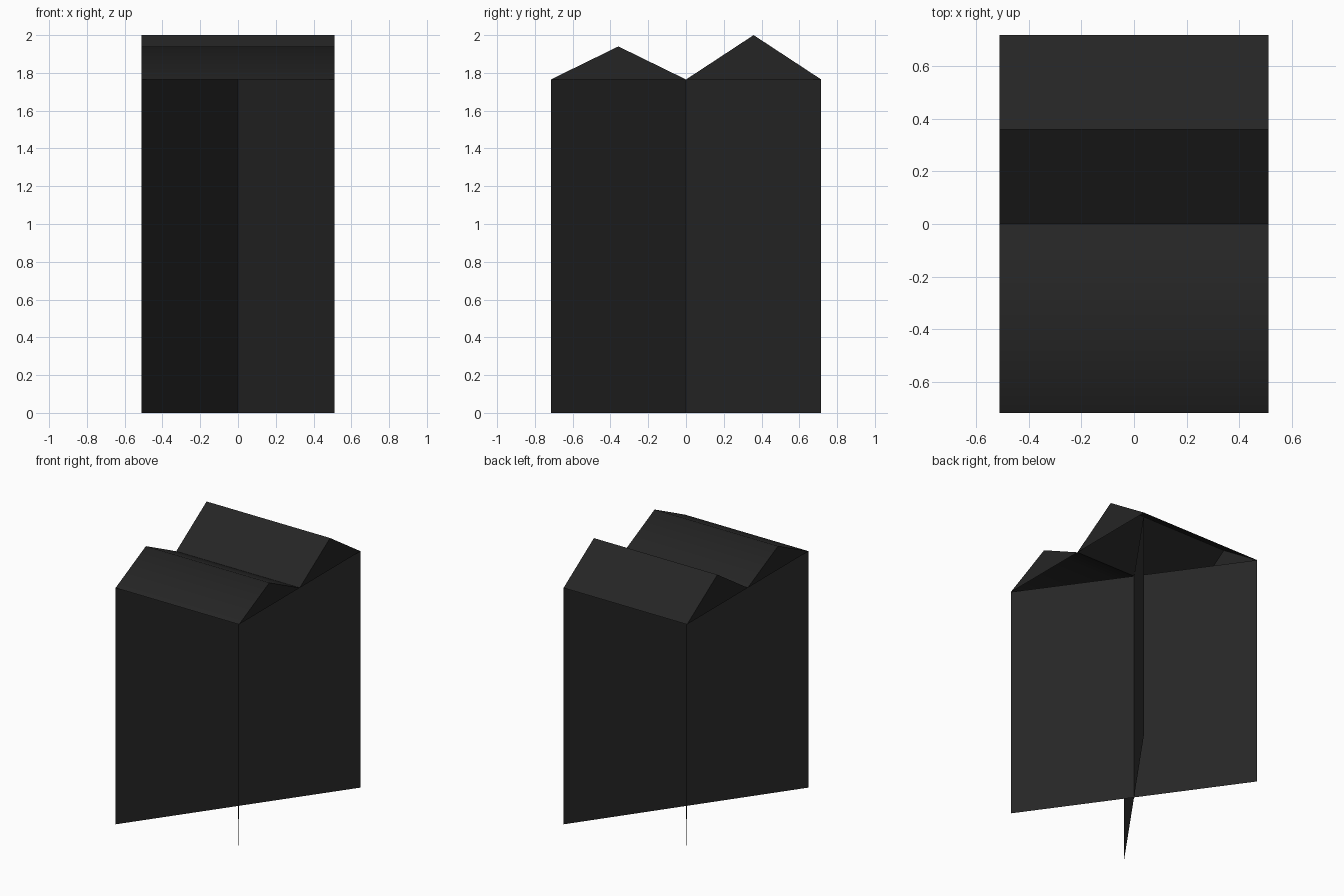
import bpy
import math

if "Cube" in bpy.data.objects:
    bpy.data.objects.remove(bpy.data.objects["Cube"])

HX, HY = 0.51, 0.716     # half footprint
EAVE = 1.765             # height of panels and roof eaves

charcoal = bpy.data.materials.new("charcoal")
charcoal.diffuse_color = (0.0185, 0.0185, 0.0185, 1.0)
charcoal.use_nodes = True
charcoal.node_tree.nodes["Principled BSDF"].inputs["Base Color"].default_value = charcoal.diffuse_color


def make(name, verts, faces):
    mesh = bpy.data.meshes.new(name)
    mesh.from_pydata(verts, [], faces)
    mesh.materials.append(charcoal)
    mesh.update()
    obj = bpy.data.objects.new(name, mesh)
    bpy.context.collection.objects.link(obj)
    return obj


def panel(name, side):
    # upright sheet along one diagonal of the footprint
    a, b = (-side * HX, -HY), (side * HX, HY)
    make(name, [(*a, 0), (*b, 0), (*b, EAVE), (*a, EAVE)], [(0, 1, 2, 3)])


def tent(name, y0, y1, ridge):
    # gabled cap, open underneath
    section = [(y0, EAVE), ((y0 + y1) / 2, ridge), (y1, EAVE)]
    verts = [(x, y, z) for x in (-HX, HX) for y, z in section]
    obj = make(name, verts, [(0, 3, 4, 1), (1, 4, 5, 2), (0, 1, 2), (3, 5, 4)])
    bpy.ops.object.select_all(action='DESELECT')
    obj.select_set(True)
    bpy.context.view_layer.objects.active = obj
    # the shallow ridge is soft, the steep one stays sharp
    bpy.ops.object.shade_smooth_by_angle(angle=math.radians(58))


# Crossed panels
panel("diagonal_panel_a", 1)
panel("diagonal_panel_b", -1)

# Roof caps
tent("front_roof", -HY, 0.0, 1.94)
tent("back_roof", 0.0, HY, 2.0)
